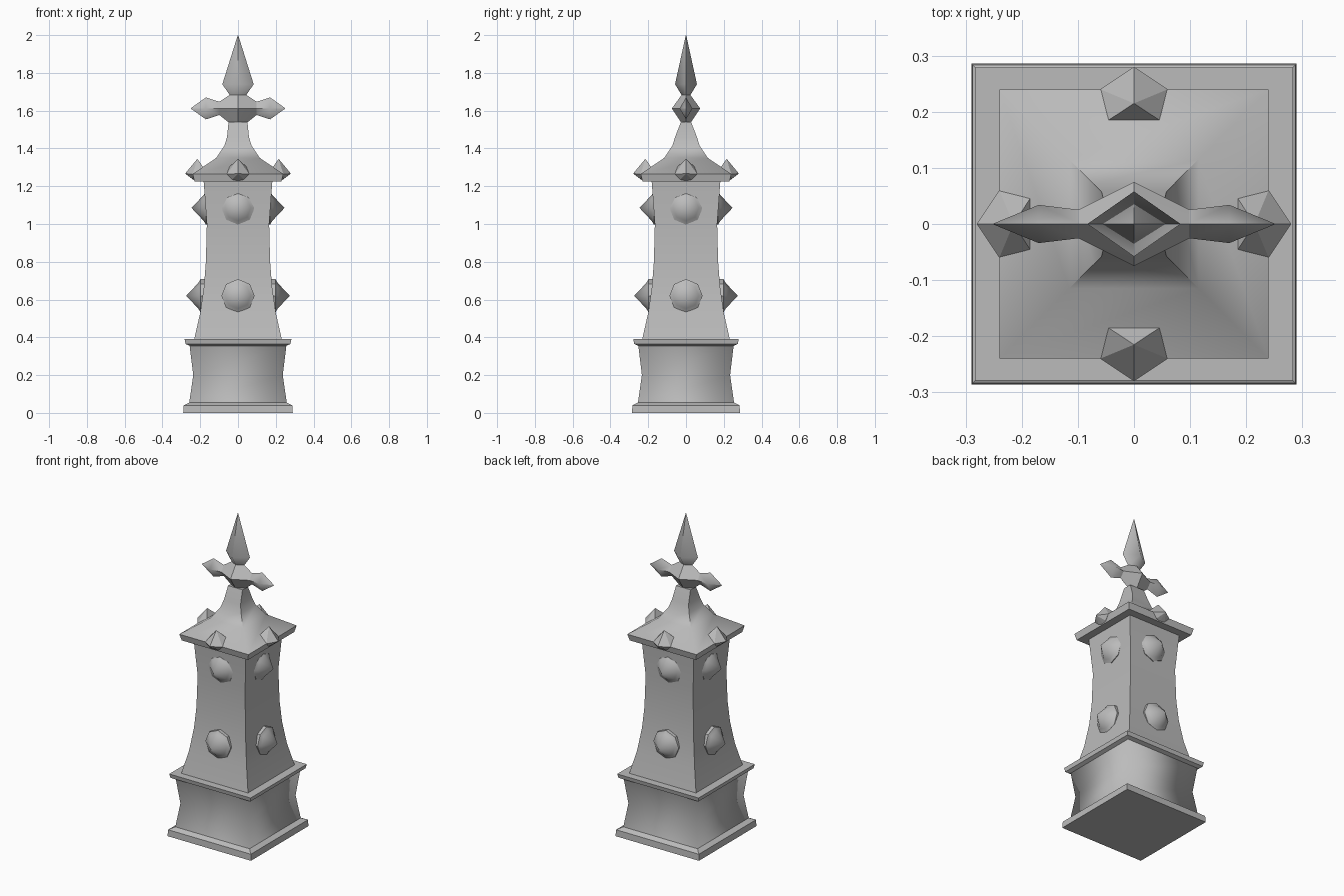
import bpy, bmesh
from math import pi, cos, sin
from mathutils import Matrix, Vector

cube = bpy.data.objects.get("Cube")
if cube:
    bpy.data.objects.remove(cube, do_unlink=True)

stone = bpy.data.materials.new("grey_stone")
stone.use_nodes = True
GREY = (0.5, 0.5, 0.5, 1)
stone.diffuse_color = GREY
stone.node_tree.nodes["Principled BSDF"].inputs["Base Color"].default_value = GREY


def finish(bm, name, angle=None):
    bmesh.ops.recalc_face_normals(bm, faces=bm.faces)
    mesh = bpy.data.meshes.new(name)
    bm.to_mesh(mesh)
    bm.free()
    mesh.materials.append(stone)
    obj = bpy.data.objects.new(name, mesh)
    bpy.context.collection.objects.link(obj)
    if angle:
        bpy.ops.object.select_all(action='DESELECT')
        obj.select_set(True)
        bpy.context.view_layer.objects.active = obj
        bpy.ops.object.shade_smooth_by_angle(angle=angle)
    return obj


def ring(bm, a, b, h, diamond=False, axis='Z'):
    """Four points around the axis, at height h along it."""
    if diamond:
        flat = [(a, 0), (0, b), (-a, 0), (0, -b)]
    else:
        flat = [(a, b), (-a, b), (-a, -b), (a, -b)]
    return [bm.verts.new((p, q, h) if axis == 'Z' else (h, q, p)) for p, q in flat]


def loft(bm, rings):
    sides = []
    for low, high in zip(rings, rings[1:]):
        n = len(low)
        for i in range(n):
            j = (i + 1) % n
            sides.append(bm.faces.new((low[i], low[j], high[j], high[i])))
    bm.faces.new(rings[0][::-1])
    bm.faces.new(rings[-1])
    return sides


# Flared plinth: shading runs softly round its corners, flat lips and caps
bm = bmesh.new()
profile = [(.29, 0), (.288, .04), (.258, .055), (.237, .2),
           (.256, .355), (.278, .365), (.283, .39)]
sides = loft(bm, [ring(bm, r, r * .985, z) for r, z in profile])
for f in sides:
    f.smooth = .05 < f.calc_center_median().z < .36
finish(bm, "plinth")

# Tapered shaft with crisp corners
bm = bmesh.new()
profile = [(.233, .385), (.2, .53), (.18, .67), (.17, .8), (.165, 1), (.182, 1.23)]
loft(bm, [ring(bm, r, r, z) for r, z in profile])
finish(bm, "shaft", pi / 4)

# Roof: square eave sweeping up into the neck
bm = bmesh.new()
profile = [(.23, 1.225), (.24, 1.265), (.115, 1.35), (.072, 1.415), (.058, 1.46)]
rings = [ring(bm, r, r, z) for r, z in profile]
rings.append(ring(bm, .05, .027, 1.54))
loft(bm, rings)
finish(bm, "roof", pi / 3)

# Studs and pointed roof ornaments on each of the four sides
for k, side in enumerate(("right_side", "back", "left_side", "front")):
    turn = Matrix.Rotation(pi + k * -pi / 2, 4, 'Z')
    for level, z, out in (("upper", 1.085, .182), ("lower", .62, .21)):
        bm = bmesh.new()
        rings = []
        for r, x in ((.088, out - .05), (.088, out - .012), (.068, out)):
            rings.append([bm.verts.new((x, r * cos(i * pi / 4), z + r * sin(i * pi / 4)))
                          for i in range(8)])
        loft(bm, rings)
        bmesh.ops.poke(bm, faces=[f for f in bm.faces
                                  if f.calc_center_median().x > out - .001])
        for v in bm.verts:
            if abs(v.co.y) < .001 and abs(v.co.z - z) < .001:
                v.co.x = out + .064
        bm.transform(turn)
        finish(bm, side + "_" + level + "_stud", pi / 4.5)
    bm = bmesh.new()
    for p in ((.215, 0, 1.345), (.28, 0, 1.267), (.225, 0, 1.226),
              (.24, .06, 1.264), (.24, -.06, 1.264), (.235, .03, 1.235),
              (.235, -.03, 1.235), (.18, .053, 1.295), (.18, -.053, 1.295),
              (.17, 0, 1.25)):
        bm.verts.new(p)
    bmesh.ops.convex_hull(bm, input=bm.verts[:])
    bm.transform(turn)
    finish(bm, side + "_roof_point")

# Cross: hub spanning the four diamond necks
MID = 1.612
bm = bmesh.new()
for s in (-1, 1):
    ring(bm, .034, .025, s * .1, True, 'X')
    for v in bm.verts[-4:]:
        v.co.z += MID
    bm.verts.new((0, s * .075, MID))
ring(bm, .042, .022, 1.685, True)
ring(bm, .052, .027, 1.54, True)
bmesh.ops.convex_hull(bm, input=bm.verts[:])
finish(bm, "cross_hub", pi / 6)

# Side arms and the tall top blade
for s, name in ((1, "left_arm"), (-1, "right_arm")):
    bm = bmesh.new()
    loft(bm, [ring(bm, a, b, s * x, True, 'X')
              for a, b, x in ((.034, .025, .095), (.058, .034, .17), (.001, .001, .25))])
    bmesh.ops.translate(bm, verts=bm.verts, vec=Vector((0, 0, MID)))
    finish(bm, name, pi / 3)

bm = bmesh.new()
loft(bm, [ring(bm, a, b, z, True)
          for a, b, z in ((.042, .022, 1.68), (.083, .058, 1.74), (.001, .001, 2))])
finish(bm, "top_blade", pi / 3)
